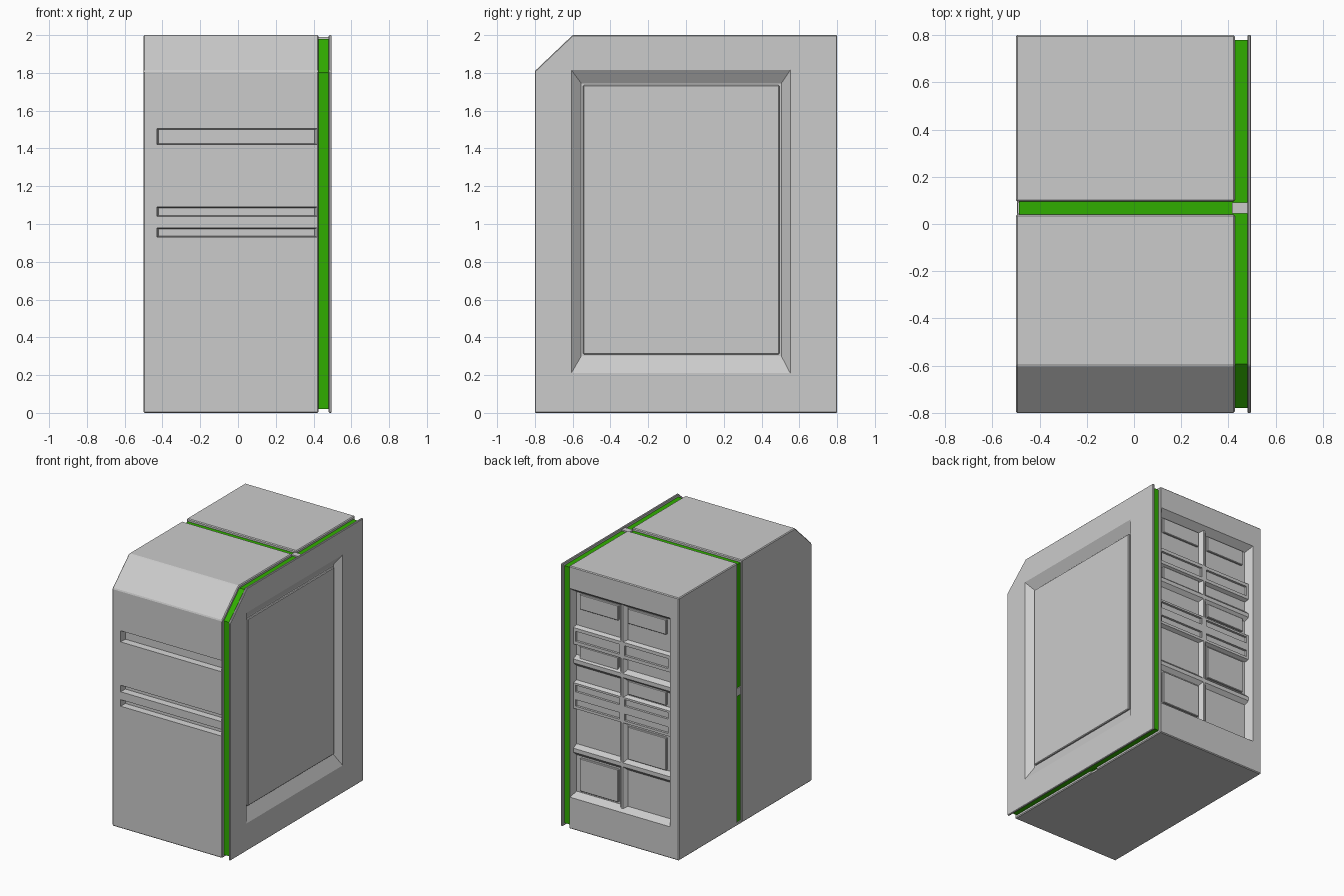
import bpy, bmesh
from mathutils import Vector

if "Cube" in bpy.data.objects:
    bpy.data.objects.remove(bpy.data.objects["Cube"])

green = bpy.data.materials.new("green_glow")
green.diffuse_color = (0.03, 0.42, 0.0, 1)
green.use_nodes = True
green.node_tree.nodes["Principled BSDF"].inputs["Base Color"].default_value = green.diffuse_color


def loft(name, ring_a, ring_b, mat=None, bevel=0):
    """Closed solid between two matching rings of points."""
    bm = bmesh.new()
    a = [bm.verts.new(p) for p in ring_a]
    b = [bm.verts.new(p) for p in ring_b]
    n = len(a)
    bm.faces.new(a)
    bm.faces.new(b)
    for i in range(n):
        j = (i + 1) % n
        bm.faces.new((a[i], a[j], b[j], b[i]))
    bmesh.ops.recalc_face_normals(bm, faces=bm.faces[:])
    if bevel:
        bmesh.ops.bevel(bm, geom=bm.edges[:], offset=bevel, segments=1, affect='EDGES')
    me = bpy.data.meshes.new(name)
    bm.to_mesh(me)
    bm.free()
    ob = bpy.data.objects.new(name, me)
    bpy.context.collection.objects.link(ob)
    if mat:
        me.materials.append(mat)
    return ob


def slab(name, profile, x0, x1, **kw):
    """Profile in (y, z) extruded along x."""
    return loft(name, [(x0, y, z) for y, z in profile], [(x1, y, z) for y, z in profile], **kw)


def box(name, x0, x1, y0, y1, z0, z1, **kw):
    return slab(name, [(y0, z0), (y1, z0), (y1, z1), (y0, z1)], x0, x1, **kw)


def taper(name, axis, d0, d1, outer, inner, over=0.0):
    """Sloped-sided block: rect outer at depth d0, rect inner at d1, stretched past d0 by over."""
    def ring(d, r):
        u0, u1, z0, z1 = r
        uv = [(u0, z0), (u1, z0), (u1, z1), (u0, z1)]
        return [Vector((d, u, z) if axis == 'x' else (u, d, z)) for u, z in uv]
    a, b = ring(d0, outer), ring(d1, inner)
    a = [p + (p - q) * over for p, q in zip(a, b)]
    return loft(name, a, b)


def boolean(ob, other, op='DIFFERENCE'):
    m = ob.modifiers.new(op.lower(), 'BOOLEAN')
    m.operation, m.solver, m.object = op, 'EXACT', other
    bpy.context.view_layer.objects.active = ob
    bpy.ops.object.modifier_apply(modifier=m.name)
    bpy.data.objects.remove(other)


def outline(d):
    """Side outline with chamfered front top corner, inset by d."""
    return [(-.8 + d, d), (.8 - d, d), (.8 - d, 2 - d), (-.6 + d * .4, 2 - d), (-.8 + d, 1.81 - d * .4)]


# Front half of the case with its drive slots
front = slab("front_shell", [(-.8, 0), (.04, 0), (.04, 2), (-.6, 2), (-.8, 1.81)], -.5, .427, bevel=.006)
for z0, z1 in ((1.42, 1.505), (1.04, 1.09), (.93, .98)):
    boolean(front, taper("cut", 'y', -.8, -.755, (-.43, .42, z0, z1), (-.42, .405, z0 + .006, z1 - .006), .3))

# Rear half with the large recessed back
rear = box("rear_shell", -.5, .427, .095, .8, 0, 2, bevel=.006)
boolean(rear, taper("cut", 'y', .8, .745, (-.425, .419, .24, 1.83), (-.395, .4, .27, 1.79), .3))

# Ridges dividing the back into cells
taper("back_ridge_vertical", 'y', .742, .772, (-.035, .035, .255, 1.81), (-.008, .008, .255, 1.81))
for i, z in enumerate((.59, 1.27)):
    taper(f"back_ridge_{i}", 'y', .742, .772, (-.405, .41, z - .045, z + .045), (-.405, .41, z - .015, z + .015))
# Slotted rails across the back
for i, (z0, z1, slots) in enumerate(((1.4, 1.525, ((1.425, 1.5),)),
                                     (.91, 1.105, ((.93, .98), (1.04, 1.09))))):
    rail = taper(f"back_rail_{i}", 'y', .742, .772, (-.405, .41, z0 - .015, z1 + .015), (-.405, .41, z0, z1))
    for s0, s1 in slots:
        for x0, x1 in ((-.39, -.02), (.02, .39)):
            boolean(rail, box("cut", x0, x1, .755, .8, s0, s1))
# Raised pads in alternating cells
for i, (side, z0, z1) in enumerate(((1, 1.67, 1.785), (-1, 1.67, 1.785), (1, 1.29, 1.39),
                                    (-1, 1.13, 1.235), (-1, .635, .885), (1, .285, .535))):
    x0, x1 = sorted((side * .04, side * .365))
    box(f"back_pad_{i}", x0, x1, .74, .76, z0, z1, bevel=.004)

# Side panel: thin plate with a recessed tray and an inner pad
panel = slab("side_panel", outline(0), .48, .496, bevel=.004)
boolean(panel, box("tray", .43, .488, -.625, .575, .19, 1.835), 'UNION')
boolean(panel, taper("cut", 'x', .496, .45, (-.607, .552, .21, 1.815), (-.555, .505, .3, 1.745), .3))
box("side_panel_pad", .445, .465, -.545, .495, .31, 1.735, bevel=.005)

# Green core behind the side panel
core = slab("side_core", outline(.02), .42, .482, mat=green)
boolean(core, box("cut", .4, .5, -.63, .58, .185, 1.84))
boolean(core, box("cut", .4, .4265, -1, 1, -.1, 2.1))
# Green strip across the top and left side, with grey base and clips
box("cross_core", -.487, .427, .03, .105, .015, 1.98, mat=green)
box("groove_base", -.495, .42, .03, .105, 0, .018)
box("top_clip", .415, .49, .045, .09, 1.95, 1.99)
box("left_clip", -.493, -.45, .045, .09, .98, 1.04)
